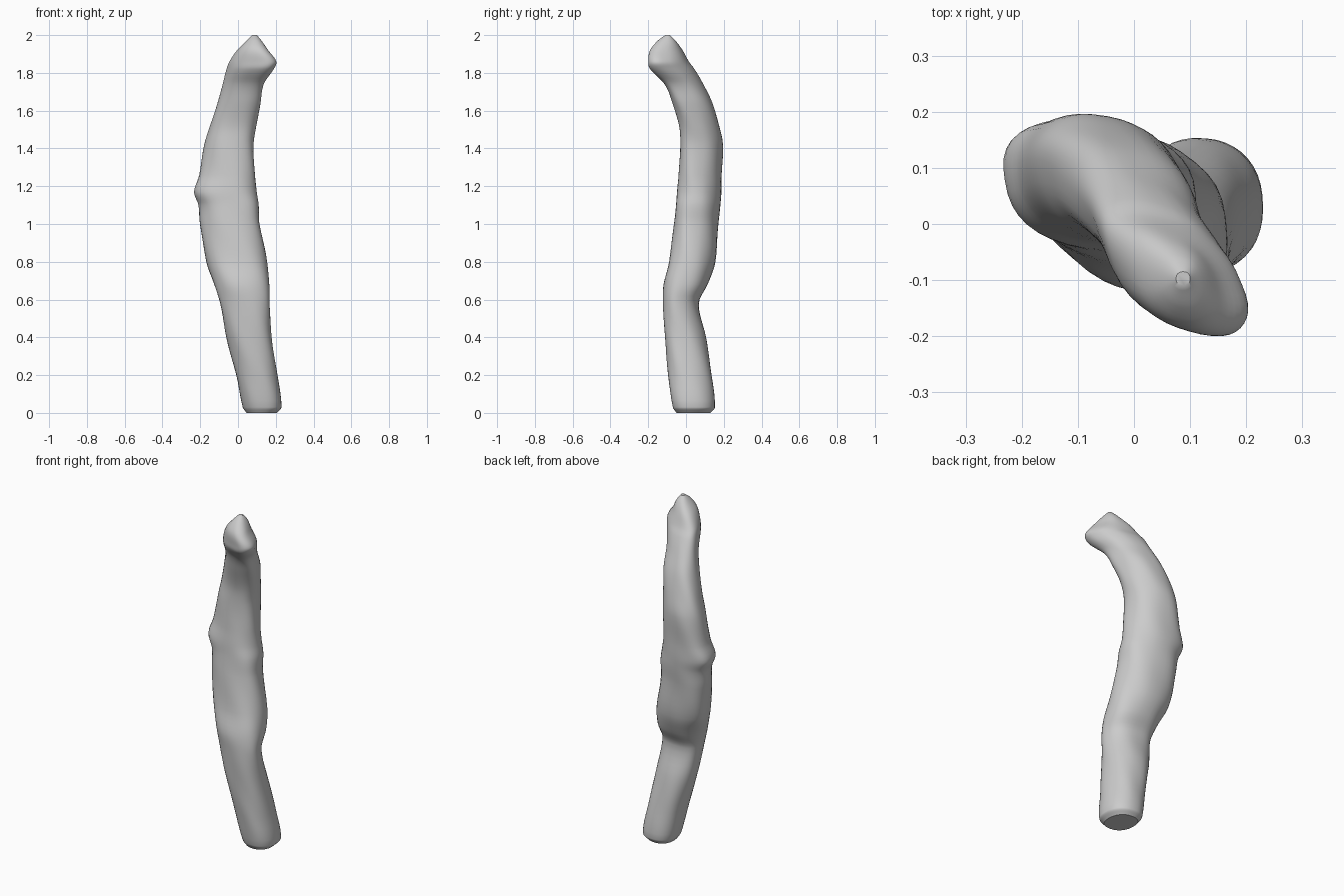
import bpy, bmesh, math

if "Cube" in bpy.data.objects:
    bpy.data.objects.remove(bpy.data.objects["Cube"])

# Horizontal sections: height, x min, x max, y min, y max, diagonal lean
SECTIONS = [
    (0.00, 0.045, 0.205, -0.050, 0.130, -0.10),
    (0.03, 0.025, 0.230, -0.070, 0.153, -0.10),
    (0.20, -0.010, 0.208, -0.095, 0.135, -0.10),
    (0.40, -0.060, 0.180, -0.112, 0.105, -0.15),
    (0.58, -0.095, 0.166, -0.120, 0.070, -0.20),
    (0.68, -0.125, 0.166, -0.118, 0.115, -0.10),
    (0.80, -0.170, 0.152, -0.090, 0.155, -0.15),
    (1.00, -0.200, 0.115, -0.065, 0.170, -0.20),
    (1.10, -0.207, 0.112, -0.055, 0.180, -0.20),
    (1.17, -0.232, 0.100, -0.048, 0.187, -0.20),
    (1.26, -0.205, 0.090, -0.038, 0.190, -0.25),
    (1.42, -0.178, 0.083, -0.030, 0.196, -0.25),
    (1.52, -0.150, 0.095, -0.035, 0.177, -0.30),
    (1.64, -0.110, 0.118, -0.072, 0.140, -0.35),
    (1.74, -0.080, 0.137, -0.115, 0.090, -0.45),
    (1.82, -0.060, 0.190, -0.190, 0.045, -0.55),
    (1.86, -0.045, 0.203, -0.200, 0.015, -0.55),
    (1.92, -0.005, 0.160, -0.190, -0.018, -0.45),
    (1.97, 0.045, 0.125, -0.150, -0.055, -0.20),
    (2.00, 0.075, 0.100, -0.110, -0.085, 0.00),
]
SIDES, STEPS = 40, 5


def spline(p, q, r, s, t):
    """Monotone-ish cubic between q and r, allowing for uneven spacing."""
    out = []
    for k in range(6):
        h = r[0] - q[0]
        m0 = (r[k] - p[k]) / max(r[0] - p[0], 1e-6) * h
        m1 = (s[k] - q[k]) / max(s[0] - q[0], 1e-6) * h
        out.append((2*t**3 - 3*t*t + 1) * q[k] + (t**3 - 2*t*t + t) * m0
                   + (3*t*t - 2*t**3) * r[k] + (t**3 - t*t) * m1)
    out[0] = q[0] + (r[0] - q[0]) * t
    return out


def squarish(c):
    return math.copysign(abs(c) ** 0.88, c)


def add_ring(bm, sec):
    z, x0, x1, y0, y1, lean = sec
    delta = math.acos(max(-0.9, min(0.9, lean)))
    fade = max(0, min(1, z * 6, (2 - z) * 6))
    ring = []
    for i in range(SIDES):
        a = 2 * math.pi * i / SIDES
        # faint bark-like swelling
        g = 1 + fade * 0.022 * math.sin(3*a + 5*z) * math.sin(13*z + 2*a)
        x = (x0 + x1) / 2 + (x1 - x0) / 2 * squarish(math.cos(a)) * g
        y = (y0 + y1) / 2 + (y1 - y0) / 2 * squarish(math.cos(a - delta)) * g
        ring.append(bm.verts.new((x, y, z)))
    return ring


# Crooked branch, lofted through the sections
bm = bmesh.new()
rings = []
n = len(SECTIONS)
for i in range(n - 1):
    p, q, r, s = (SECTIONS[max(0, min(n - 1, j))] for j in range(i - 1, i + 3))
    for k in range(STEPS):
        rings.append(add_ring(bm, spline(p, q, r, s, k / STEPS)))
rings.append(add_ring(bm, SECTIONS[-1]))

for lo, hi in zip(rings, rings[1:]):
    for i in range(SIDES):
        j = (i + 1) % SIDES
        bm.faces.new((lo[i], lo[j], hi[j], hi[i]))
bm.faces.new(rings[0][::-1])
bm.faces.new(rings[-1])
bmesh.ops.recalc_face_normals(bm, faces=bm.faces)

mesh = bpy.data.meshes.new("branch")
bm.to_mesh(mesh)
bm.free()
branch = bpy.data.objects.new("branch", mesh)
bpy.context.collection.objects.link(branch)
bpy.context.view_layer.objects.active = branch
branch.select_set(True)
bpy.ops.object.shade_smooth_by_angle(angle=math.radians(40))
